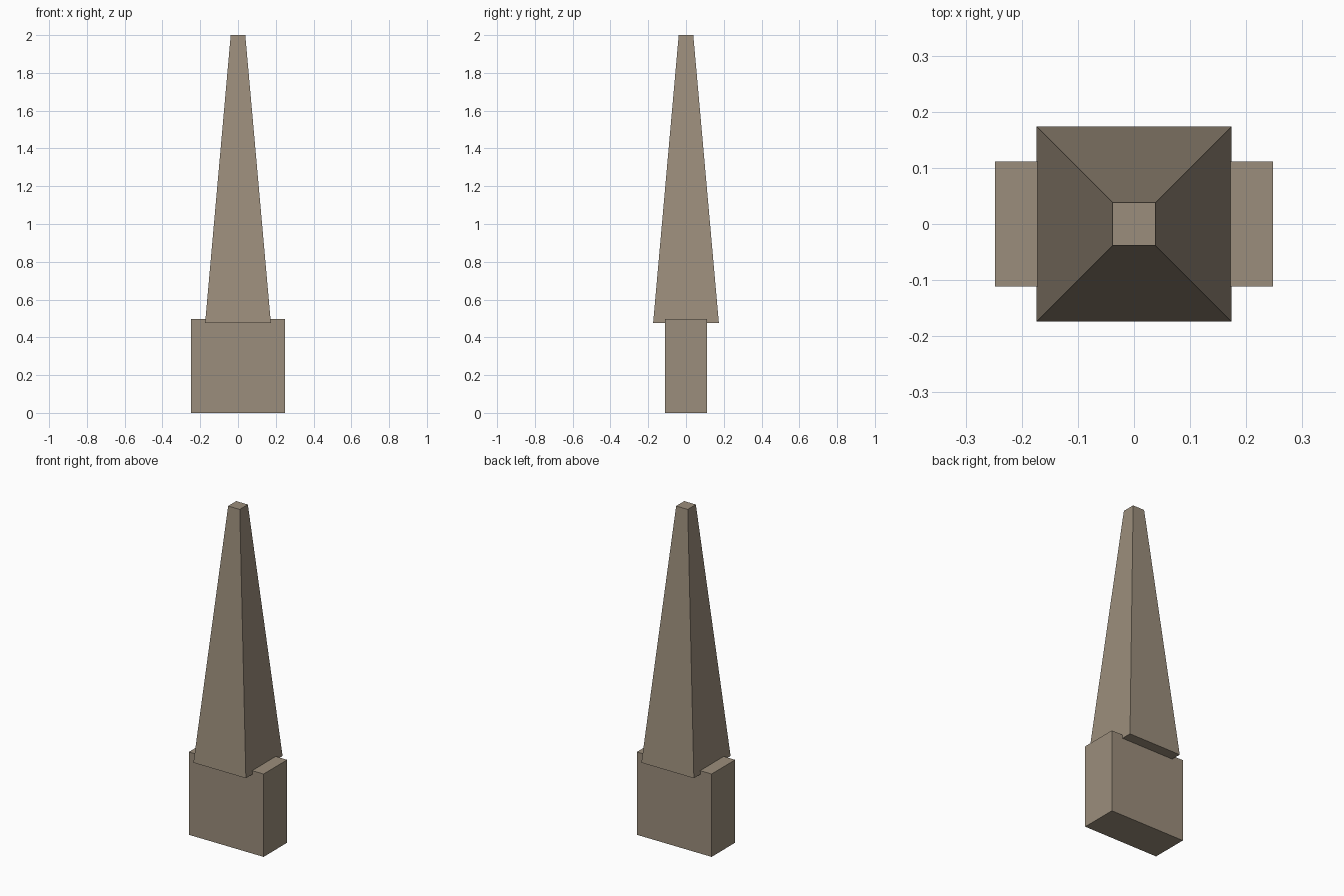
import bpy
import bmesh

if "Cube" in bpy.data.objects:
    bpy.data.objects.remove(bpy.data.objects["Cube"])

stone = bpy.data.materials.new("weathered_stone")
stone.diffuse_color = (0.33, 0.27, 0.20, 1.0)
stone.use_nodes = True
stone.node_tree.nodes["Principled BSDF"].inputs["Base Color"].default_value = stone.diffuse_color


def tapered_block(name, z0, z1, bottom, top):
    """Four-sided block with (half x, half y) sizes at its bottom and top."""
    bm = bmesh.new()
    bmesh.ops.create_cube(bm, size=2.0)
    for v in bm.verts:
        hx, hy = top if v.co.z > 0 else bottom
        v.co = (v.co.x * hx, v.co.y * hy, z1 if v.co.z > 0 else z0)
    mesh = bpy.data.meshes.new(name)
    bm.to_mesh(mesh)
    bm.free()
    mesh.materials.append(stone)
    obj = bpy.data.objects.new(name, mesh)
    bpy.context.collection.objects.link(obj)
    return obj


# Rectangular base block
tapered_block("base", 0.0, 0.497, (0.248, 0.1115), (0.248, 0.1115))

# Tapered square spire, sunk slightly into the base
tapered_block("spire", 0.476, 2.0, (0.174, 0.174), (0.0385, 0.0385))
